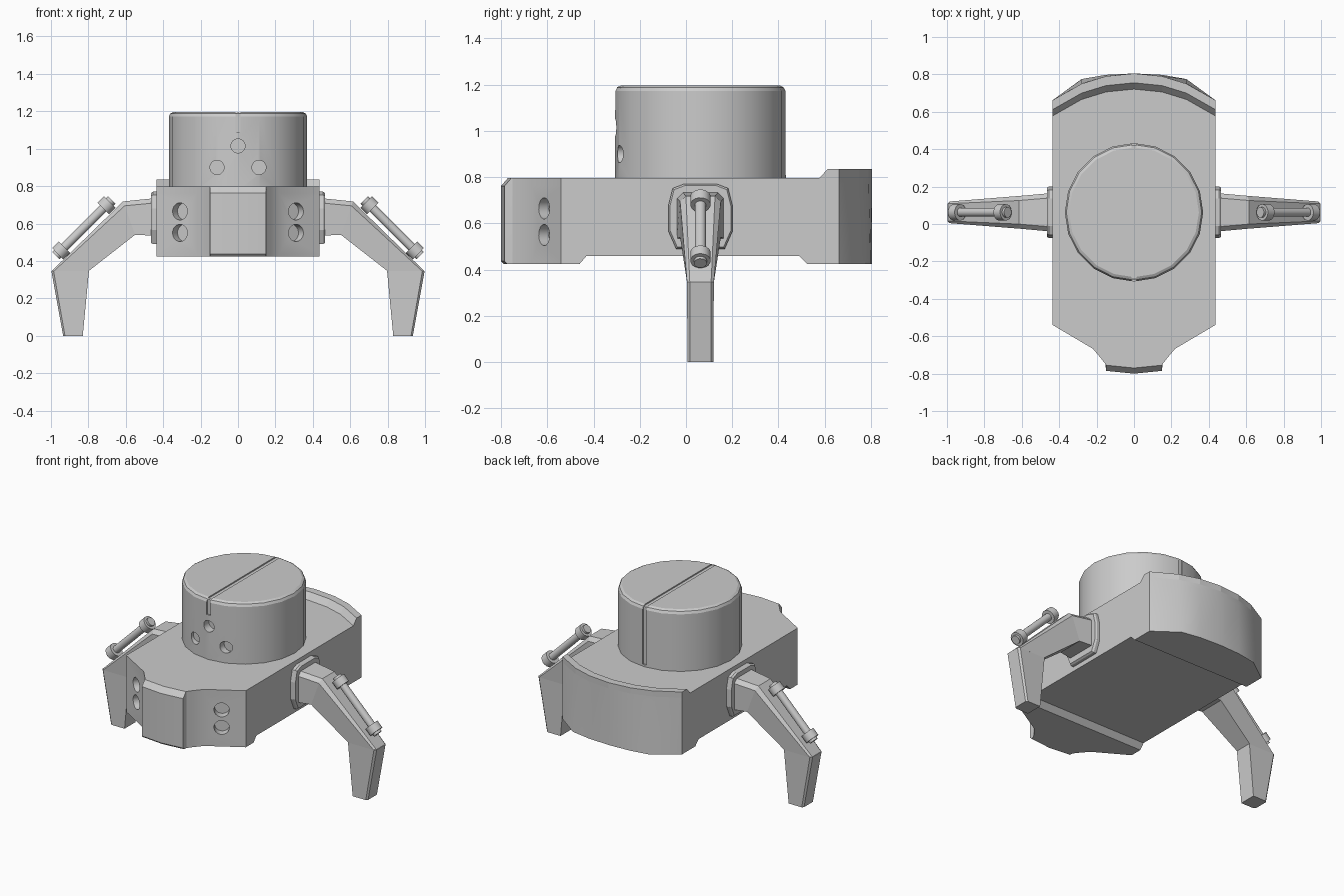
import bpy, bmesh, math
from mathutils import Vector

if "Cube" in bpy.data.objects:
    bpy.data.objects.remove(bpy.data.objects["Cube"])

YC = 0.0625  # y centre of turret and legs


def finish(name, bm):
    bmesh.ops.recalc_face_normals(bm, faces=bm.faces)
    me = bpy.data.meshes.new(name)
    bm.to_mesh(me)
    bm.free()
    ob = bpy.data.objects.new(name, me)
    bpy.context.collection.objects.link(ob)
    return ob


def loft(name, rings):
    """Skin closed rings of points and cap both ends."""
    bm = bmesh.new()
    vs = [[bm.verts.new(p) for p in r] for r in rings]
    n = len(vs[0])
    for a, b in zip(vs, vs[1:]):
        for i in range(n):
            j = (i + 1) % n
            bm.faces.new((a[i], a[j], b[j], b[i]))
    bm.faces.new(vs[0])
    bm.faces.new(vs[-1])
    return finish(name, bm)


def cyl(name, p, q, r, n=16):
    p, q = Vector(p), Vector(q)
    d = (q - p).normalized()
    u = d.orthogonal().normalized()
    v = d.cross(u)
    ring = [u * r * math.cos(2 * math.pi * i / n) + v * r * math.sin(2 * math.pi * i / n) for i in range(n)]
    return loft(name, [[p + k for k in ring], [q + k for k in ring]])


def box(name, lo, hi):
    (a, b, c), (d, e, f) = lo, hi
    return loft(name, [[(a, b, z), (d, b, z), (d, e, z), (a, e, z)] for z in (c, f)])


def cut(ob, cutters):
    for c in cutters:
        m = ob.modifiers.new("cut", 'BOOLEAN')
        m.operation, m.solver, m.object = 'DIFFERENCE', 'EXACT', c
    dg = bpy.context.evaluated_depsgraph_get()
    dg.update()
    me = bpy.data.meshes.new_from_object(ob.evaluated_get(dg))
    ob.modifiers.clear()
    ob.data = me
    for c in cutters:
        bpy.data.objects.remove(c)


def smooth(ob, angle=30):
    bpy.ops.object.select_all(action='DESELECT')
    ob.select_set(True)
    bpy.context.view_layer.objects.active = ob
    bpy.ops.object.shade_smooth_by_angle(angle=math.radians(angle))


def mirror_x(ob):
    m = ob.modifiers.new("mirror", 'MIRROR')
    m.use_axis[0] = True
    m.use_mirror_merge = False


# Hull: outline lofted upward, nose chamfered top and bottom, rear fuller below
def outline(z, nose, bulge):
    half = [(0.15, -0.785 + nose), (0.152, -0.75), (0.175, -0.72), (0.22, -0.667),
            (0.435, -0.54), (0.435, 0.662), (0.28, 0.75 + bulge), (0.15, 0.79 + bulge * 0.3)]
    pts = [(0, -0.80 + nose)] + half + [(0, 0.805)] + [(-x, y) for x, y in reversed(half)]
    return [(x, y, z) for x, y in pts]


hull = loft("hull", [outline(0.425, 0.012, 0.025), outline(0.437, 0, 0.024),
                     outline(0.762, 0, 0.002), outline(0.797, 0.03, 0)])
cutters = [loft("belly_cutter", [[(x, -0.49, 0.39), (x, 0.56, 0.39), (x, 0.49, 0.46), (x, -0.43, 0.46)]
                                 for x in (-0.6, 0.6)])]
nrm = Vector((0.517, -0.856, 0))
for s in (-1, 1):
    for z in (0.55, 0.665):
        d = Vector((nrm.x * s, nrm.y, 0))
        c = Vector((0.31 * s, -0.613, z))
        cutters.append(cyl("port_cutter", c + d * 0.1, c - d * 0.05, 0.046, 20))
cut(hull, cutters)
smooth(hull, 25)

# Raised lip along the curved rear edge
arc = [(-0.435, 0.662), (-0.28, 0.75), (-0.15, 0.79), (0, 0.805), (0.15, 0.79), (0.28, 0.75), (0.435, 0.662)]
loft("rear_lip", [[(x, y, 0.796), (x, y, 0.835), (x, y - 0.05, 0.835), (x, y - 0.085, 0.796)] for x, y in arc])


# Turret drum with chamfered top, three front ports and a seam groove
def circle(r, z, n=20):
    return [(r * math.cos(2 * math.pi * i / n), YC + r * math.sin(2 * math.pi * i / n), z) for i in range(n)]


turret = loft("turret", [circle(0.37, 0.78), circle(0.37, 1.172), circle(0.362, 1.188), circle(0.347, 1.196)])
cutters = [cyl("eye_cutter", (x, -0.5, z), (x, -0.25, z), 0.038, 20)
           for x, z in ((0, 1.015), (-0.112, 0.9), (0.112, 0.9))]
cutters += [box("seam_top_cutter", (-0.014, -0.29, 1.188), (0.014, 0.6, 1.3)),
            box("seam_back_cutter", (-0.014, 0.423, 0.81), (0.014, 0.61, 1.31)),
            box("seam_front_cutter", (-0.014, -0.6, 1.09), (0.014, -0.298, 1.32))]
cut(turret, cutters)
smooth(turret, 25)

# Octagonal hip plates
plate = [(0.073, 0.77), (0.12, 0.752), (0.138, 0.68), (0.138, 0.565), (0.105, 0.49)]
ring = plate + [(-y, z) for y, z in reversed(plate)]
parts = [loft("hip_plate", [[(x, YC + y * k, 0.63 + (z - 0.63) * k) for y, z in ring]
                            for x, k in ((0.42, 1), (0.455, 1), (0.466, 0.95))])]


# Legs: bent upper limb and tapered foot, both with chamfered outer edges
def section(top, bot, w, c=0.02):
    t, b = Vector((top[0], 0, top[1])), Vector((bot[0], 0, bot[1]))
    side = t.lerp(b, c / (b - t).length)
    return [p + Vector((0, YC + y, 0)) for p, y in
            ((t, c - w), (t, w - c), (side, w), (b, w), (b, -w), (side, -w))]


parts.append(loft("upper_leg", [section((0.45, 0.735), (0.45, 0.535), 0.102, 0.025),
                                section((0.615, 0.718), (0.55, 0.54), 0.088, 0.025),
                                section((0.997, 0.345), (0.80, 0.345), 0.058, 0.012)]))
parts.append(loft("foot", [section((0.998, 0.347), (0.797, 0.347), 0.058, 0.012),
                           section((0.935, 0), (0.83, 0), 0.056, 0.01)]))

# Piston along the outside of each leg, with a collar at each end
a, b = Vector((0.703, YC, 0.698)), Vector((0.946, YC, 0.456))
d = (b - a).normalized()
pistons = [cyl("piston_rod", a, b, 0.024)]
for p, s in ((a, -1), (b, 1)):
    pistons.append(cyl("piston_collar", p - d * 0.025, p + d * 0.025, 0.044))
    pistons.append(cyl("piston_tip", p, p + d * s * 0.04, 0.028))
for ob in pistons:
    smooth(ob, 40)
for ob in parts + pistons:
    mirror_x(ob)
